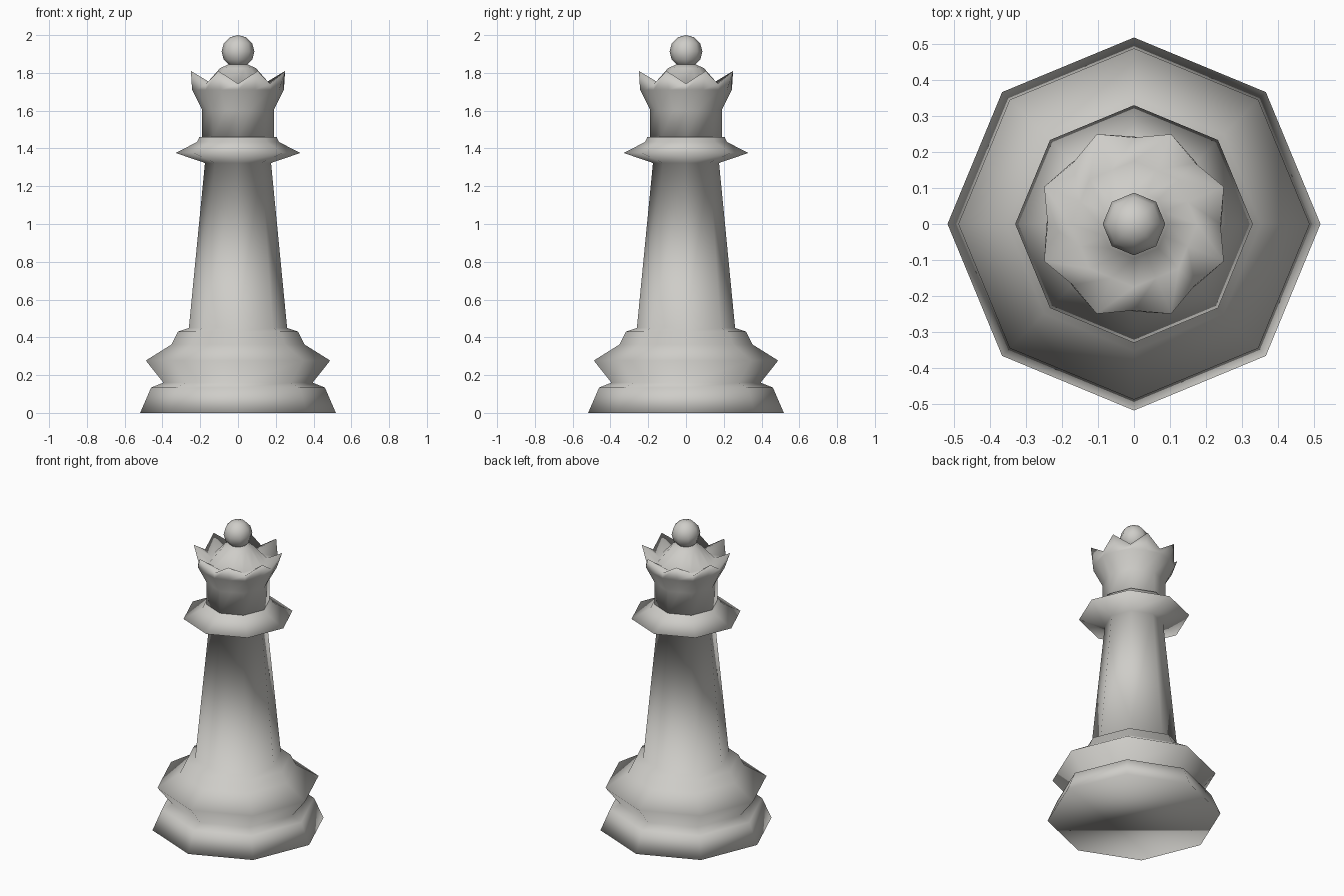
import bpy, bmesh, math

if "Cube" in bpy.data.objects:
    bpy.data.objects.remove(bpy.data.objects["Cube"], do_unlink=True)

stone = bpy.data.materials.new("pale warm grey")
stone.use_nodes = True
COLOR = (0.62, 0.61, 0.58, 1)
stone.diffuse_color = COLOR
stone.node_tree.nodes["Principled BSDF"].inputs["Base Color"].default_value = COLOR

SIDES = 8
FLAT = math.cos(math.pi / SIDES)   # radius at the middle of an octagon side


def finish(bm, name):
    bmesh.ops.recalc_face_normals(bm, faces=bm.faces)
    for f in bm.faces:
        f.smooth = True
    mesh = bpy.data.meshes.new(name)
    bm.to_mesh(mesh)
    bm.free()
    mesh.materials.append(stone)
    obj = bpy.data.objects.new(name, mesh)
    bpy.context.collection.objects.link(obj)
    return obj


def loft(name, count, rings):
    """Skin rings of (corner radius, corner z, middle radius, middle z)."""
    bm = bmesh.new()
    loops = []
    for r0, z0, r1, z1 in rings:
        loop = []
        for i in range(count):
            a = 2 * math.pi * i / count
            mid = count > SIDES and i % 2
            r, z = (r1, z1) if mid else (r0, z0)
            loop.append(bm.verts.new((r * math.cos(a), r * math.sin(a), z)))
        loops.append(loop)
    for lo, hi in zip(loops, loops[1:]):
        for i in range(count):
            j = (i + 1) % count
            bm.faces.new((lo[i], lo[j], hi[j], hi[i]))
    bm.faces.new(loops[0])
    bm.faces.new(loops[-1])
    return finish(bm, name)


def octagon(r, z):
    return (r, z, r * FLAT, z)


# Stepped base, tapering stem and collar
body = [(0.518, 0), (0.46, 0.134), (0.395, 0.16), (0.488, 0.277),
        (0.352, 0.362), (0.318, 0.43), (0.26, 0.45), (0.175, 1.323),
        (0.33, 1.376), (0.217, 1.434), (0.205, 1.46)]
loft("base_stem_and_collar", SIDES, [octagon(r, z) for r, z in body])

# Flared crown: outer wall, zigzag rim, inner wall and domed centre
loft("crown", 2 * SIDES, [
    octagon(0.19, 1.45),
    octagon(0.19, 1.605),
    (0.243, 1.71, 0.236, 1.71),
    (0.24, 1.743, 0.27, 1.81),
    octagon(0.175, 1.735),
    octagon(0.095, 1.825),
    octagon(0.04, 1.85),
])

# Ball on top
ball = bmesh.new()
bmesh.ops.create_uvsphere(ball, u_segments=SIDES, v_segments=6, radius=0.087)
finish(ball, "top_ball").location.z = 1.913
